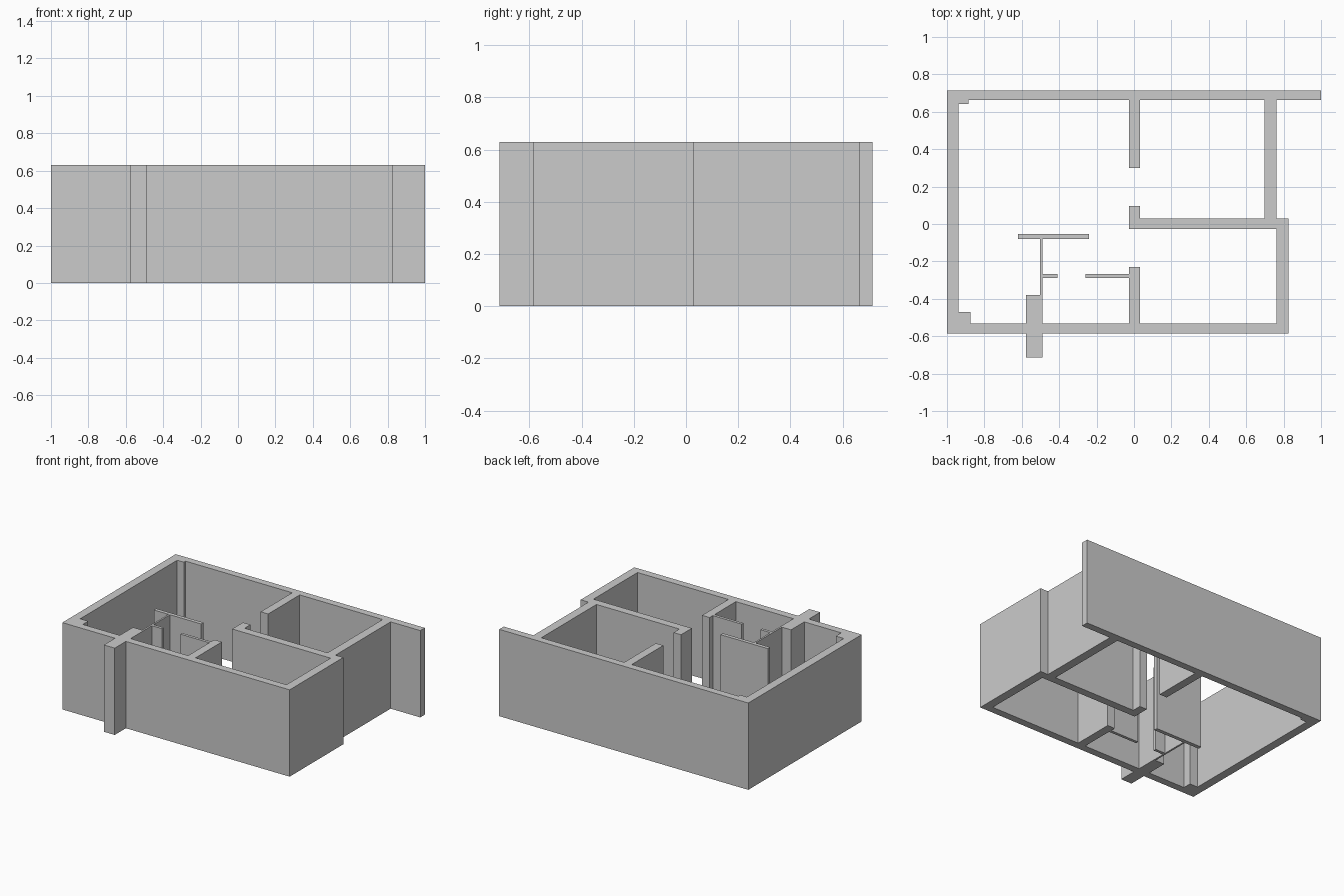
import bpy
import bmesh
from math import radians

if "Cube" in bpy.data.objects:
    bpy.data.objects.remove(bpy.data.objects["Cube"])

HEIGHT = 0.63

# Outer shell: x0, x1, y0, y1 of each wall footprint
outer_walls = [
    (-1.0, 1.0, 0.662, 0.714),        # back wall, overhanging on the right
    (-1.0, -0.938, -0.586, 0.714),    # left wall
    (-1.0, 0.825, -0.586, -0.532),    # front wall
    (0.762, 0.825, -0.586, 0.03),     # right wall, front room
    (0.698, 0.762, 0.03, 0.662),      # right wall, back room
]
# Thick interior walls with door gaps between the stubs
inner_walls = [
    (-0.028, 0.825, -0.027, 0.03),    # wall between the right-hand rooms
    (-0.028, 0.032, 0.30, 0.662),     # back stub
    (-0.028, 0.032, -0.027, 0.097),   # centre stub
    (-0.028, 0.032, -0.532, -0.23),   # front stub
]
# Thin partitions around the small room
partitions = [
    (-0.62, -0.24, -0.08, -0.053),
    (-0.503, -0.49, -0.38, -0.08),
    (-0.49, -0.41, -0.288, -0.267),
    (-0.26, -0.028, -0.288, -0.267),
]
# Chimney pier and corner piers
piers = [
    (-0.577, -0.49, -0.714, -0.38),
    (-0.938, -0.885, 0.642, 0.662),
    (-0.938, -0.874, -0.532, -0.47),
]


def extruded_plan(name, rects, height):
    """Merge rectangular footprints and raise them into one closed solid."""
    bm = bmesh.new()
    xs = sorted({x for r in rects for x in r[:2]})
    ys = sorted({y for r in rects for y in r[2:]})
    verts = {}

    def vert(i, j):
        if (i, j) not in verts:
            verts[i, j] = bm.verts.new((xs[i], ys[j], 0))
        return verts[i, j]

    for i in range(len(xs) - 1):
        for j in range(len(ys) - 1):
            cx, cy = (xs[i] + xs[i + 1]) / 2, (ys[j] + ys[j + 1]) / 2
            if any(a < cx < b and c < cy < d for a, b, c, d in rects):
                bm.faces.new([vert(i, j), vert(i + 1, j),
                              vert(i + 1, j + 1), vert(i, j + 1)])

    raised = bmesh.ops.extrude_face_region(bm, geom=bm.faces[:])["geom"]
    bmesh.ops.translate(bm, vec=(0, 0, height),
                        verts=[g for g in raised if isinstance(g, bmesh.types.BMVert)])
    bmesh.ops.recalc_face_normals(bm, faces=bm.faces[:])
    bmesh.ops.dissolve_limit(bm, angle_limit=radians(1),
                             verts=bm.verts[:], edges=bm.edges[:])

    mesh = bpy.data.meshes.new(name)
    bm.to_mesh(mesh)
    bm.free()
    obj = bpy.data.objects.new(name, mesh)
    bpy.context.collection.objects.link(obj)
    return obj


extruded_plan("apartment_walls",
              outer_walls + inner_walls + partitions + piers, HEIGHT)
